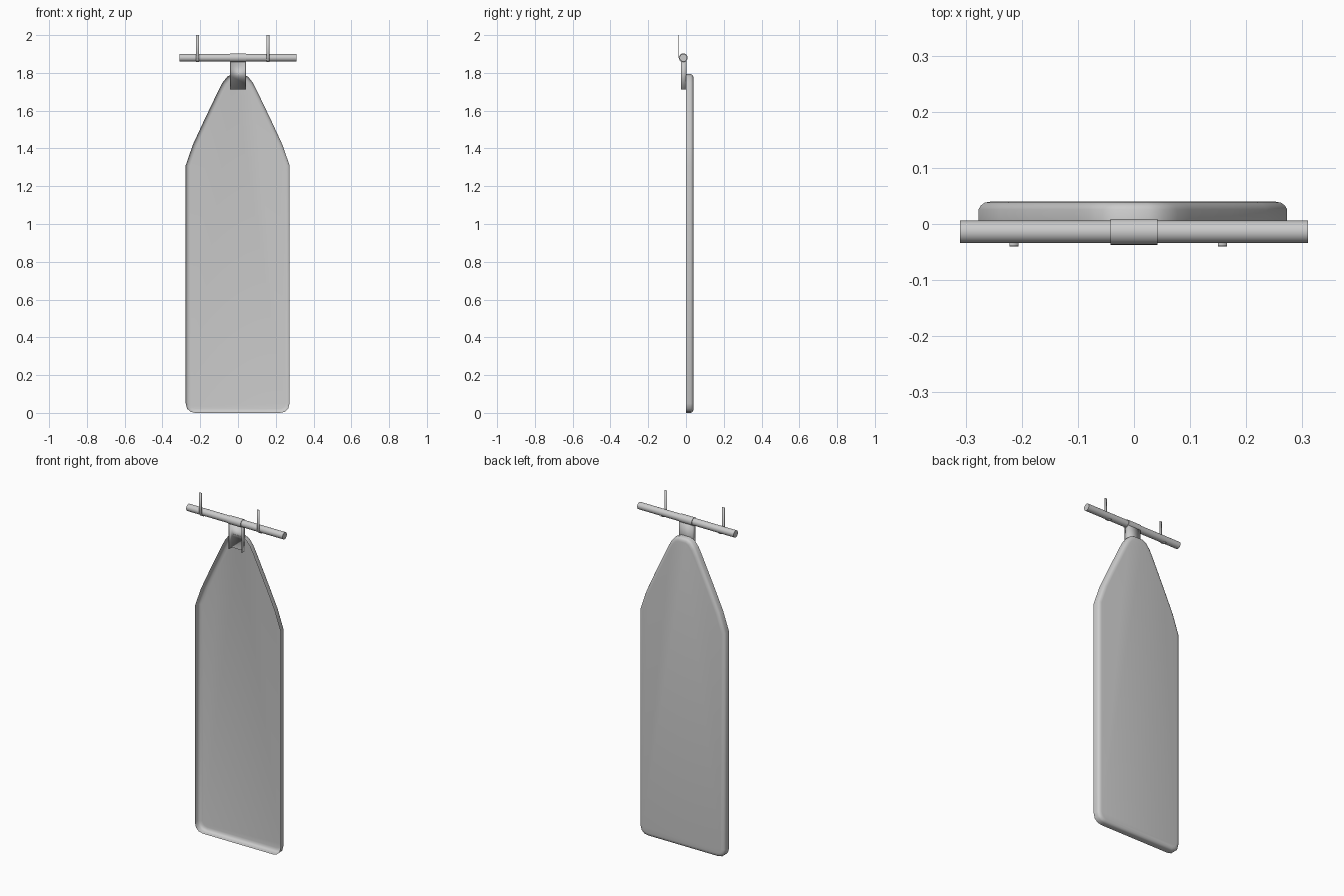
import bpy, bmesh, math
from mathutils import Vector

if "Cube" in bpy.data.objects:
    bpy.data.objects.remove(bpy.data.objects["Cube"])

BAR_Y, BAR_Z = -0.014, 1.88


def finish(bm, name, angle=40):
    bmesh.ops.recalc_face_normals(bm, faces=bm.faces)
    me = bpy.data.meshes.new(name)
    bm.to_mesh(me)
    bm.free()
    ob = bpy.data.objects.new(name, me)
    bpy.context.collection.objects.link(ob)
    bpy.ops.object.select_all(action='DESELECT')
    ob.select_set(True)
    bpy.context.view_layer.objects.active = ob
    bpy.ops.object.shade_smooth_by_angle(angle=math.radians(angle))
    return ob


def inset(pts, d):
    # shrink a counter-clockwise outline by d with mitred corners
    out = []
    for i, p in enumerate(pts):
        a = (p - pts[i - 1]).normalized()
        b = (pts[(i + 1) % len(pts)] - p).normalized()
        na, nb = Vector((-a.y, a.x)), Vector((-b.y, b.x))
        m = (na + nb).normalized()
        out.append(p + m * d / max(m.dot(na), 0.3))
    return out


def prism(bm, profile, x0, x1, close=False):
    # sweep a (y, z) profile along x
    rows = [[bm.verts.new((x, y, z)) for y, z in profile] for x in (x0, x1)]
    n = len(profile)
    for i in range(n if close else n - 1):
        j = (i + 1) % n
        bm.faces.new((rows[0][i], rows[0][j], rows[1][j], rows[1][i]))
    return rows


# Board: shallow shell open at the front with a rounded back edge
half = [(0.225, 0.0), (0.25, 0.006), (0.268, 0.023), (0.275, 0.05),
        (0.275, 1.31), (0.237, 1.42), (0.18, 1.543), (0.10, 1.71),
        (0.079, 1.75), (0.055, 1.78), (0.028, 1.793)]
outline = [Vector(p) for p in half] + [Vector((-x, z)) for x, z in reversed(half)]
bm = bmesh.new()
rings = []
for y, d in ((0.0, 0), (0.026, 0), (0.033, 0.004), (0.038, 0.011), (0.04, 0.022)):
    rings.append([bm.verts.new((p.x - 0.002, y, p.y)) for p in inset(outline, d)])
for r0, r1 in zip(rings, rings[1:]):
    for i in range(len(r0)):
        j = (i + 1) % len(r0)
        bm.faces.new((r0[i], r0[j], r1[j], r1[i]))
bm.faces.new(rings[-1])
finish(bm, "board_shell", 50)

# Hanging bar
bm = bmesh.new()
circle = [(BAR_Y + 0.02 * math.cos(t * math.tau / 32),
           BAR_Z + 0.02 * math.sin(t * math.tau / 32)) for t in range(32)]
for row in prism(bm, circle, -0.31, 0.31, True):
    bm.faces.new(row)
finish(bm, "hanging_bar")

# Collar around the bar
bm = bmesh.new()
ring = [(BAR_Y + 0.023 * math.cos(t * math.tau / 32),
         BAR_Z + 0.023 * math.sin(t * math.tau / 32)) for t in range(32)]
for row in prism(bm, ring, -0.042, 0.042, True):
    bm.faces.new(row)
finish(bm, "bar_collar")

# Channel bracket, open towards the front
bm = bmesh.new()
section = [(-0.042, -0.026), (-0.042, 0.003), (0.042, 0.003), (0.042, -0.026)]
low = [bm.verts.new((x, y, 1.713)) for x, y in section]
top = [bm.verts.new((x, y, 1.88)) for x, y in section]
for i in range(3):
    bm.faces.new((low[i], low[i + 1], top[i + 1], top[i]))
bracket = finish(bm, "bracket_channel", 30)
mod = bracket.modifiers.new("thickness", 'SOLIDIFY')
mod.thickness = 0.002
mod.offset = -1

# Strap hooks: flat strips curling under the bar
path = [(-0.039, 2.0), (-0.039, BAR_Z)]
path += [(BAR_Y + 0.0225 * math.cos(math.radians(a)),
          BAR_Z + 0.0225 * math.sin(math.radians(a))) for a in range(190, 301, 10)]
for side, x in (("left", -0.214), ("right", 0.158)):
    bm = bmesh.new()
    prism(bm, path, x - 0.008, x + 0.008)
    hook = finish(bm, side + "_strap_hook")
    mod = hook.modifiers.new("thickness", 'SOLIDIFY')
    mod.thickness = 0.0015
    mod.offset = 0
